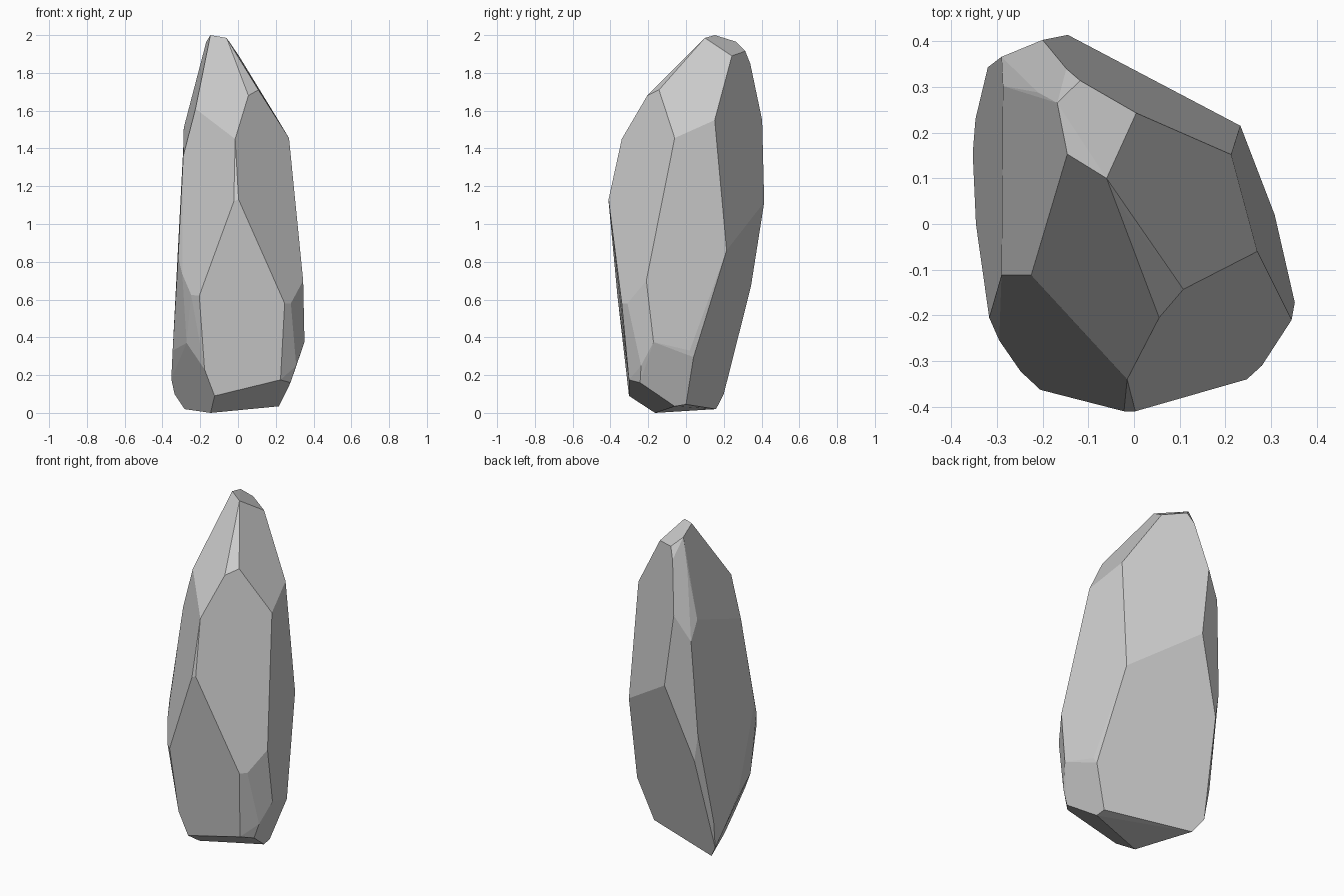
import bpy, bmesh
from math import radians

# Corner points of the faceted stone, grouped from tip to foot
tip = [(-.146, .153, 2), (-.06, .1, 1.985), (-.168, .265, 1.965),
       (-.118, .314, 1.915), (.005, .243, 1.89), (-.148, .34, 1.85)]
shoulder = [(-.015, .02, 1.9), (.108, -.143, 1.71), (.055, -.205, 1.68),
            (-.225, -.112, 1.61), (.213, .152, 1.55), (-.2, .403, 1.55),
            (-.287, .302, 1.51), (.27, -.06, 1.455), (-.015, -.34, 1.45),
            (-.29, .366, 1.4), (-.29, -.112, 1.36), (-.21, .288, 1.8)]
waist = [(-.022, -.41, 1.12), (.003, -.41, 1.13), (-.145, .414, 1.115),
         (.233, .215, .86), (-.32, .343, .83), (-.317, -.205, .825),
         (-.295, -.255, .735), (.345, -.21, .7), (-.297, .344, .67),
         (-.248, -.323, .625), (-.205, -.363, .62), (.247, -.34, .58),
         (.28, -.31, .58)]
foot = [(.352, -.172, .375), (.308, .02, .33), (.3, .04, .295),
        (-.272, -.23, .37), (-.346, 0, .33), (-.347, .23, .27),
        (.308, -.238, .25), (-.177, -.318, .23), (-.353, .155, .18),
        (.225, -.302, .175), (.278, -.243, .16), (-.336, .2, .1),
        (-.124, -.302, .09), (.214, 0, .045), (.217, -.06, .035),
        (-.283, .159, .02), (-.145, -.164, 0)]

# Wrap the points in a convex skin, then merge near-coplanar triangles
bm = bmesh.new()
for level in (tip, shoulder, waist, foot):
    for p in level:
        bm.verts.new(p)
hull = bmesh.ops.convex_hull(bm, input=bm.verts[:])
loose = [v for v in bm.verts if not v.link_faces]
bmesh.ops.delete(bm, geom=loose, context='VERTS')
bmesh.ops.dissolve_limit(bm, angle_limit=radians(3), verts=bm.verts[:], edges=bm.edges[:])
bmesh.ops.recalc_face_normals(bm, faces=bm.faces[:])

mesh = bpy.data.meshes.new("standing_stone")
bm.to_mesh(mesh)
bm.free()
stone = bpy.data.objects.new("standing_stone", mesh)
bpy.context.collection.objects.link(stone)
